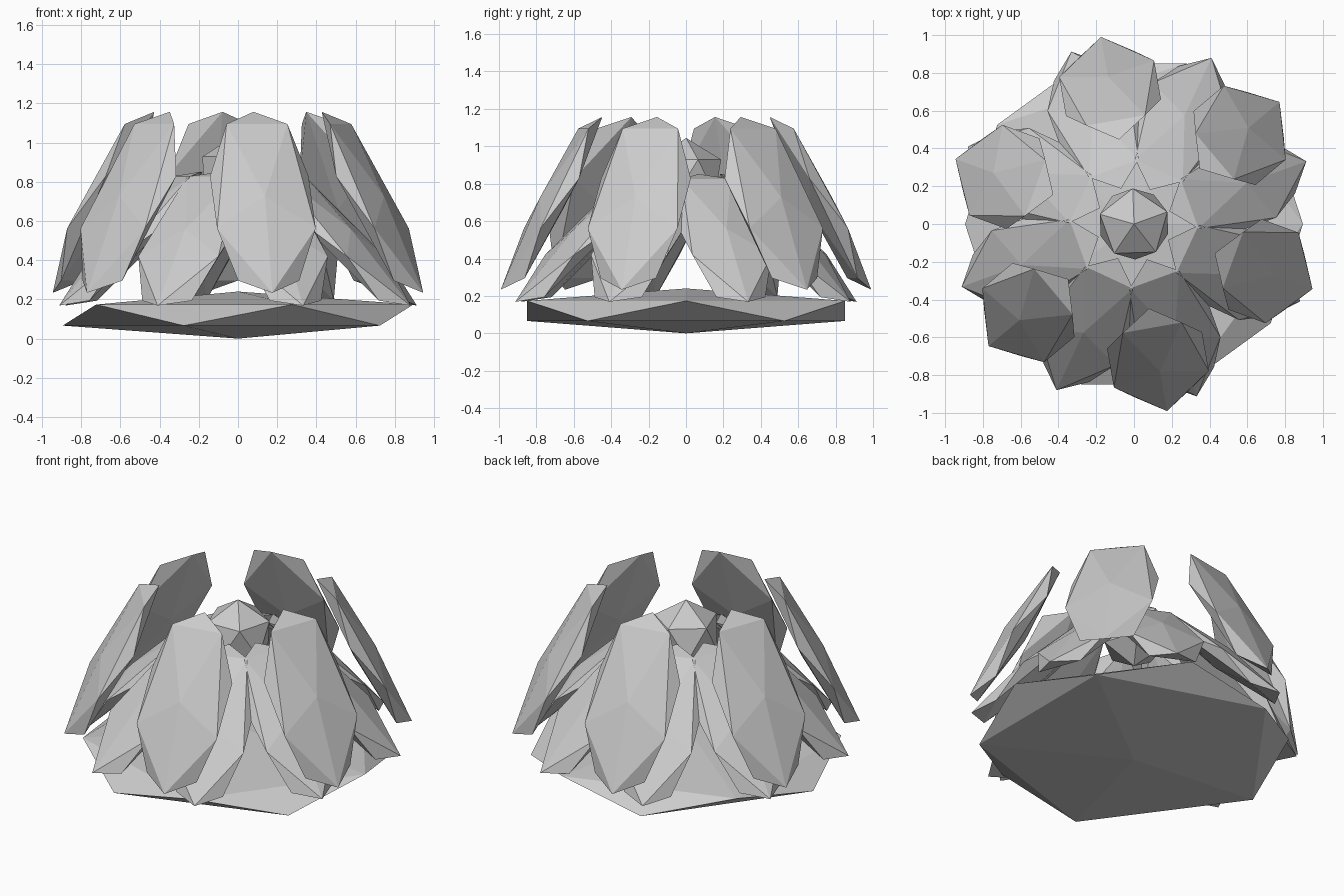
import bpy
from math import radians, cos, sin

if "Cube" in bpy.data.objects:
    bpy.data.objects.remove(bpy.data.objects["Cube"])


def faceted(name, loc, scale, rot=(0, 0, 0)):
    """Add a 20-sided faceted ball, stretched and turned."""
    bpy.ops.mesh.primitive_ico_sphere_add(subdivisions=1, radius=1, location=loc, rotation=rot)
    ob = bpy.context.object
    ob.name = name
    ob.scale = scale
    return ob


def petal_ring(name, count, start, radius, height, tilt, scale):
    """Spread flattened petals around the centre, leaning inward at the top."""
    for i in range(count):
        a = radians(start + 360 * i / count)
        faceted(f"{name}_{i + 1}", (radius * cos(a), radius * sin(a), height),
                scale, (0, radians(tilt), a))


# flat pad under the flower
faceted("base_pad", (0, 0, 0.12), (1, 1, 0.12))

# inner ring of eight leaning petals
petal_ring("inner_petal", 8, 20, 0.585, 0.51, 45, (0.575, 0.265, 0.07))

# outer ring of six steeper petals
petal_ring("outer_petal", 6, -20, 0.73, 0.695, 62.5, (0.60, 0.30, 0.07))

# bud in the middle
faceted("centre_bud", (0, 0, 0.835), (0.21, 0.21, 0.21), (0, 0, radians(20)))
